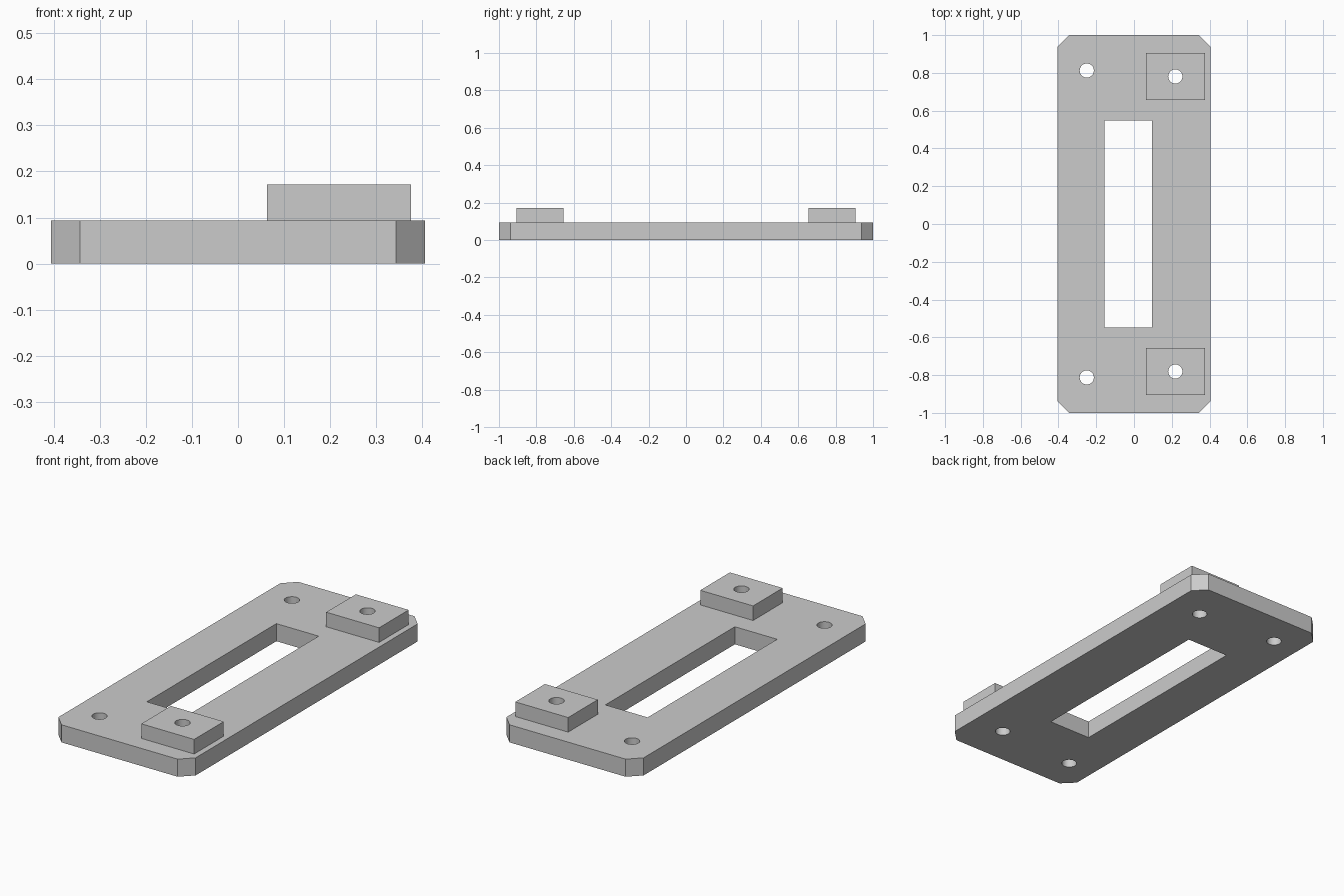
import bpy
import bmesh
import math

if "Cube" in bpy.data.objects:
    bpy.data.objects.remove(bpy.data.objects["Cube"], do_unlink=True)

HALF_W, HALF_L, CHAMFER = 0.406, 1.0, 0.0625
PLATE_TOP, PAD_TOP = 0.094, 0.172
HOLE_R = 0.0375

grey = bpy.data.materials.new("plain grey")
grey.use_nodes = True
grey.diffuse_color = (0.6, 0.6, 0.6, 1)
grey.node_tree.nodes["Principled BSDF"].inputs["Base Color"].default_value = (0.6, 0.6, 0.6, 1)


def prism(name, outline, z0, z1):
    """Extrude a flat outline from z0 up to z1."""
    bm = bmesh.new()
    base = bm.faces.new([bm.verts.new((x, y, z0)) for x, y in outline])
    up = bmesh.ops.extrude_face_region(bm, geom=[base])["geom"]
    bmesh.ops.translate(bm, vec=(0, 0, z1 - z0),
                        verts=[v for v in up if isinstance(v, bmesh.types.BMVert)])
    bmesh.ops.recalc_face_normals(bm, faces=bm.faces)
    mesh = bpy.data.meshes.new(name)
    bm.to_mesh(mesh)
    bm.free()
    mesh.materials.append(grey)
    obj = bpy.data.objects.new(name, mesh)
    bpy.context.collection.objects.link(obj)
    return obj


def rectangle(x0, x1, y0, y1):
    return [(x0, y0), (x1, y0), (x1, y1), (x0, y1)]


def circle(cx, cy, r, n=32):
    return [(cx + r * math.cos(math.tau * i / n), cy + r * math.sin(math.tau * i / n))
            for i in range(n)]


def cut(obj, outline):
    """Cut an outline straight through a part, then discard the cutter."""
    cutter = prism("cutter", outline, -0.1, 0.3)
    cutter.hide_render = True
    mod = obj.modifiers.new("cut", "BOOLEAN")
    mod.operation = "DIFFERENCE"
    mod.solver = "EXACT"
    mod.object = cutter
    bpy.context.view_layer.objects.active = obj
    bpy.ops.object.modifier_apply(modifier=mod.name)
    bpy.data.objects.remove(cutter, do_unlink=True)


def smooth_holes(obj):
    bpy.ops.object.select_all(action="DESELECT")
    obj.select_set(True)
    bpy.context.view_layer.objects.active = obj
    bpy.ops.object.shade_smooth_by_angle(angle=math.radians(30))


# Base plate with chamfered corners
w, l, c = HALF_W, HALF_L, CHAMFER
plate = prism("base_plate", [(-w + c, -l), (w - c, -l), (w, -l + c), (w, l - c),
                             (w - c, l), (-w + c, l), (-w, l - c), (-w, -l + c)],
              0, PLATE_TOP)

# Long central slot
cut(plate, rectangle(-0.156, 0.094, -0.547, 0.547))

# Raised pads and screw holes, mirrored front to back
for side, label in ((-1, "front"), (1, "back")):
    y0, y1 = sorted((side * 0.656, side * 0.906))
    pad = prism(label + "_pad", rectangle(0.0625, 0.375, y0, y1), PLATE_TOP, PAD_TOP)
    pad_hole = circle(0.2187, side * 0.781, HOLE_R)
    cut(pad, pad_hole)
    cut(plate, pad_hole)
    cut(plate, circle(-0.25, side * 0.8125, HOLE_R))
    smooth_holes(pad)

smooth_holes(plate)
